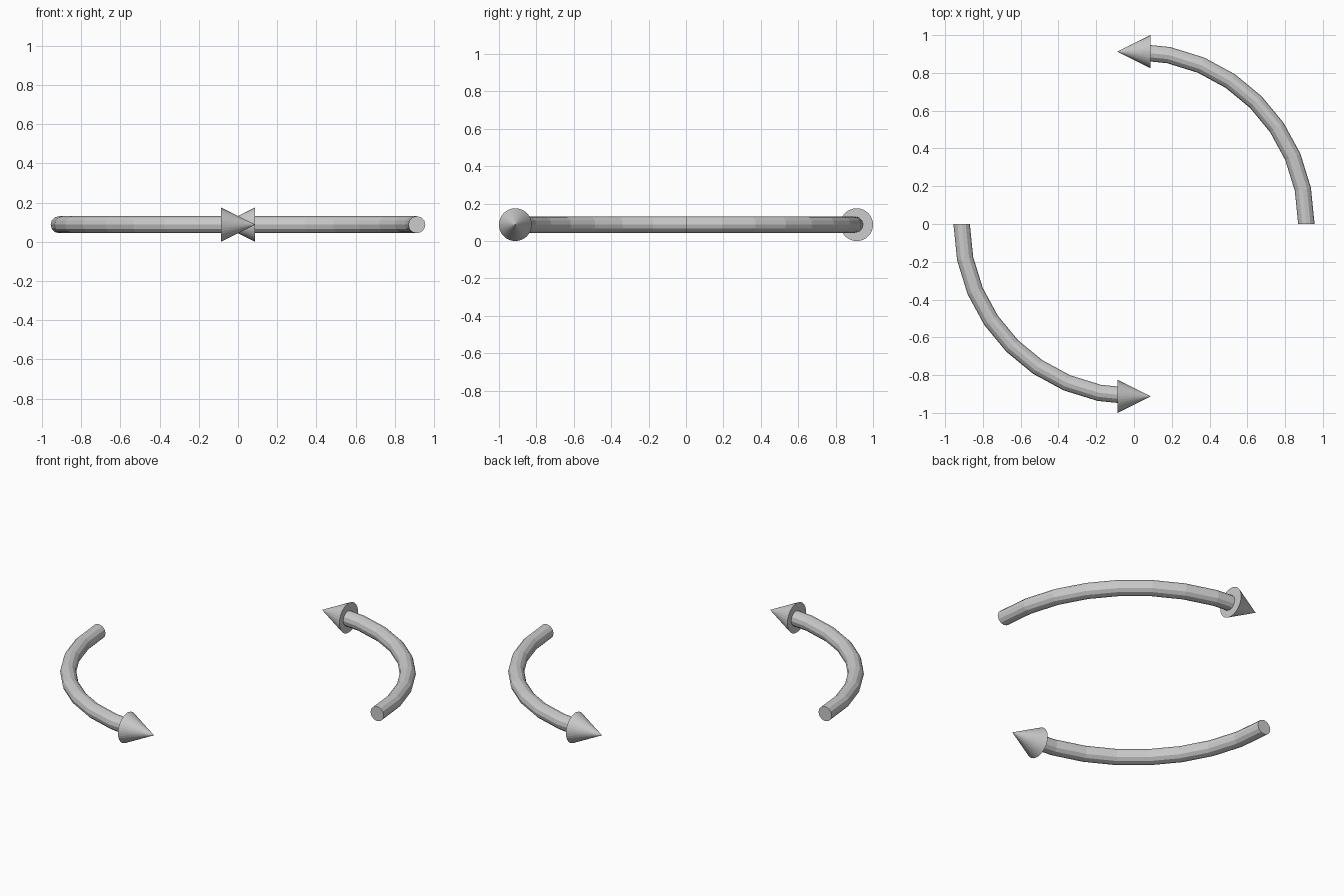
import bpy
from math import pi

if "Cube" in bpy.data.objects:
    bpy.data.objects.remove(bpy.data.objects["Cube"])

R = 0.9125       # arc radius
TUBE = 0.0435    # shaft radius
HEAD = 0.0875    # arrowhead radius, also its half length and the height of the centre line
K = 0.5523 * R   # handle length for a quarter circle


def shaft(name, s):
    # quarter-circle tube, s = 1 or -1 turns it half way round z
    curve = bpy.data.curves.new(name, 'CURVE')
    curve.dimensions = '3D'
    curve.resolution_u = 8
    curve.bevel_depth = TUBE
    curve.bevel_resolution = 4
    curve.use_fill_caps = True
    spline = curve.splines.new('BEZIER')
    spline.bezier_points.add(1)
    points = [((R, 0), (R, -K), (R, K)), ((0, R), (K, R), (-K, R))]
    for p, (co, left, right) in zip(spline.bezier_points, points):
        p.handle_left_type = p.handle_right_type = 'FREE'
        p.co = (s * co[0], s * co[1], HEAD)
        p.handle_left = (s * left[0], s * left[1], HEAD)
        p.handle_right = (s * right[0], s * right[1], HEAD)
    obj = bpy.data.objects.new(name, curve)
    bpy.context.collection.objects.link(obj)
    bpy.ops.object.select_all(action='DESELECT')
    obj.select_set(True)
    bpy.context.view_layer.objects.active = obj
    bpy.ops.object.convert(target='MESH')
    bpy.ops.object.shade_flat()


def head(name, s):
    # cone pointing along the end of the arc
    bpy.ops.mesh.primitive_cone_add(vertices=32, radius1=HEAD, radius2=0, depth=2 * HEAD,
                                    location=(0, s * R, HEAD), rotation=(0, -s * pi / 2, 0))
    bpy.context.object.name = name


for side, s in (("back", 1), ("front", -1)):
    shaft(side + "_arrow_shaft", s)
    head(side + "_arrow_head", s)
